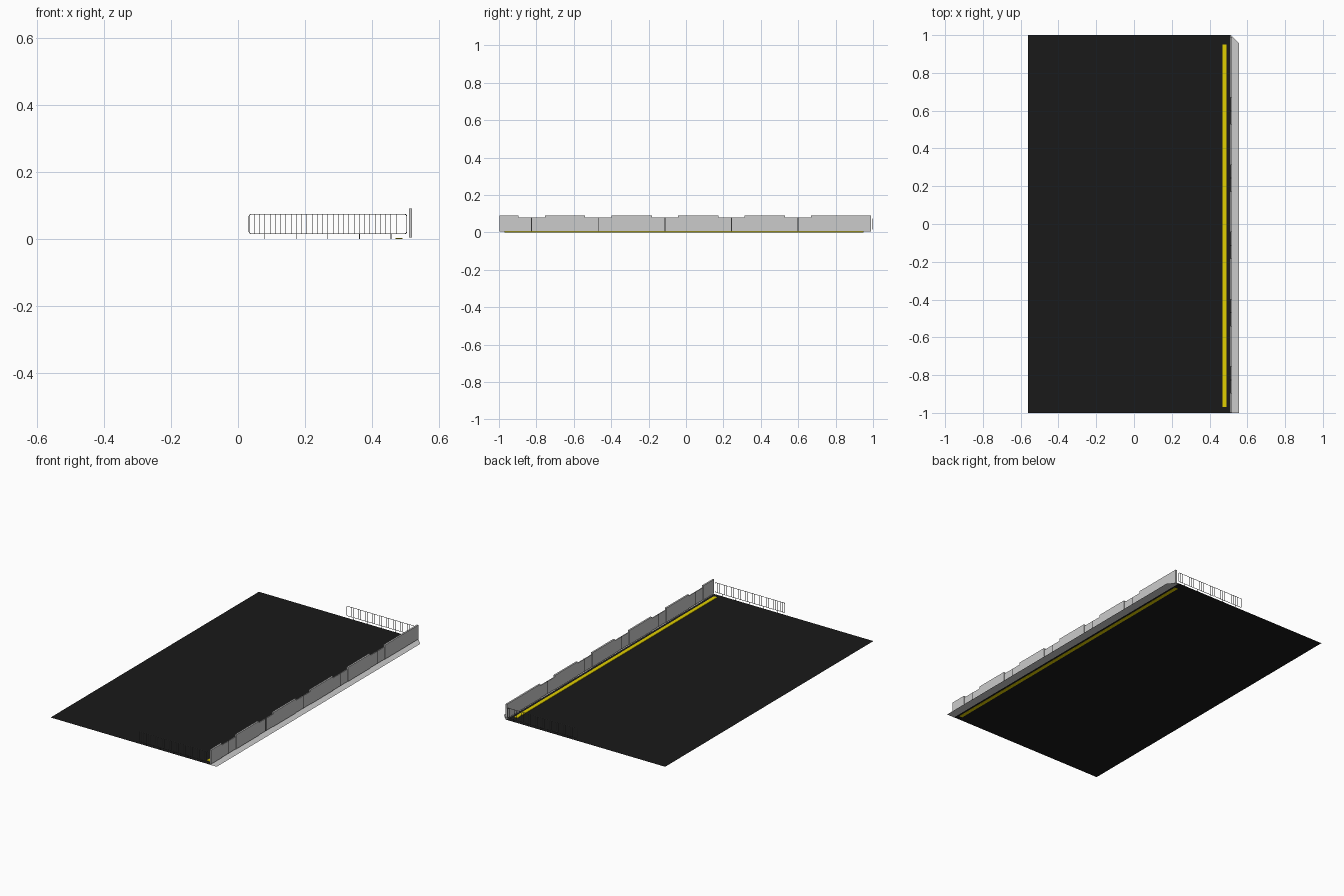
import bpy, bmesh, math
from mathutils import Matrix, Vector

if "Cube" in bpy.data.objects:
    bpy.data.objects.remove(bpy.data.objects["Cube"])


def material(name, rgb):
    m = bpy.data.materials.new(name)
    m.diffuse_color = (*rgb, 1)
    m.use_nodes = True
    m.node_tree.nodes["Principled BSDF"].inputs["Base Color"].default_value = m.diffuse_color
    return m


ASPHALT = material("asphalt", (0.01, 0.01, 0.01))
YELLOW = material("yellow_paint", (0.75, 0.62, 0.0))
DARK = material("dark_metal", (0.03, 0.03, 0.03))
STEEL = material("steel", (0.15, 0.15, 0.15))


def finish(name, bm, mat=None):
    me = bpy.data.meshes.new(name)
    bm.to_mesh(me)
    bm.free()
    ob = bpy.data.objects.new(name, me)
    bpy.context.collection.objects.link(ob)
    if mat:
        me.materials.append(mat)
    return ob


def add_box(bm, x0, x1, y0, y1, z0, z1):
    centre = Vector((x0 + x1, y0 + y1, z0 + z1)) / 2
    bmesh.ops.create_cube(bm, size=1, matrix=Matrix.Translation(centre)
                          @ Matrix.Diagonal((x1 - x0, y1 - y0, z1 - z0, 1)))


def flat(name, points, z, mat=None):
    bm = bmesh.new()
    bm.faces.new([bm.verts.new((x, y, z)) for x, y in points])
    return finish(name, bm, mat)


# road surface and pavement strip with one clipped corner
flat("road", [(-0.56, -1), (0.51, -1), (0.51, 1), (-0.56, 1)], 0.0008, ASPHALT)
flat("pavement", [(0.505, -1), (0.557, -1), (0.557, 0.955), (0.512, 1), (0.505, 1)], 0.0)

# painted edge line
bm = bmesh.new()
add_box(bm, 0.469, 0.491, -0.97, 0.95, 0, 0.004)
finish("edge_line", bm, YELLOW)

# wall: tall panels alternating with lower recessed panels, a joint post in each
PITCH, LOW = 0.356, 0.07
joints = [-0.825 + PITCH * i for i in range(5)]
tall, low, posts = bmesh.new(), bmesh.new(), bmesh.new()
starts = [-0.998] + [j + LOW for j in joints]
ends = [j - LOW for j in joints] + [0.99]
for a, b in zip(starts, ends):
    add_box(tall, 0.509, 0.519, a, b, 0.005, 0.091)
for j in joints:
    add_box(low, 0.5115, 0.5165, j - LOW, j + LOW, 0.005, 0.08)
    add_box(posts, 0.511, 0.517, j - 0.0025, j + 0.0025, 0.005, 0.0805)
finish("tall_wall_panels", tall)
finish("low_wall_panels", low)
finish("joint_posts", posts, DARK)

# barred fences across both ends
X0, X1, Z0, Z1 = 0.033, 0.503, 0.016, 0.074


def fence(name, y):
    # frame tube with rounded corners
    cu = bpy.data.curves.new(name + "_frame", "CURVE")
    cu.dimensions = "3D"
    cu.bevel_depth = 0.0013
    cu.bevel_resolution = 1
    r, pts = 0.006, []
    for k, (cx, cz) in enumerate([(X1 - r, Z1 - r), (X0 + r, Z1 - r),
                                  (X0 + r, Z0 + r), (X1 - r, Z0 + r)]):
        for s in range(4):
            a = math.pi / 2 * (k + s / 3)
            pts.append((cx + r * math.cos(a), y, cz + r * math.sin(a), 1))
    sp = cu.splines.new("POLY")
    sp.points.add(len(pts) - 1)
    for p, co in zip(sp.points, pts):
        p.co = co
    sp.use_cyclic_u = True
    cu.materials.append(STEEL)
    bpy.context.collection.objects.link(bpy.data.objects.new(name + "_frame", cu))
    # bars and feet
    bm = bmesh.new()
    n, w = 30, 0.0007
    for i in range(1, n):
        x = X0 + (X1 - X0) * i / n
        add_box(bm, x - w, x + w, y - w, y + w, Z0, Z1)
    for i in range(5):
        x = 0.08 + 0.094 * i
        add_box(bm, x - 0.001, x + 0.001, y - 0.001, y + 0.001, 0.001, Z0)
    finish(name + "_bars", bm, STEEL)


fence("front_fence", -0.997)
fence("back_fence", 0.997)
